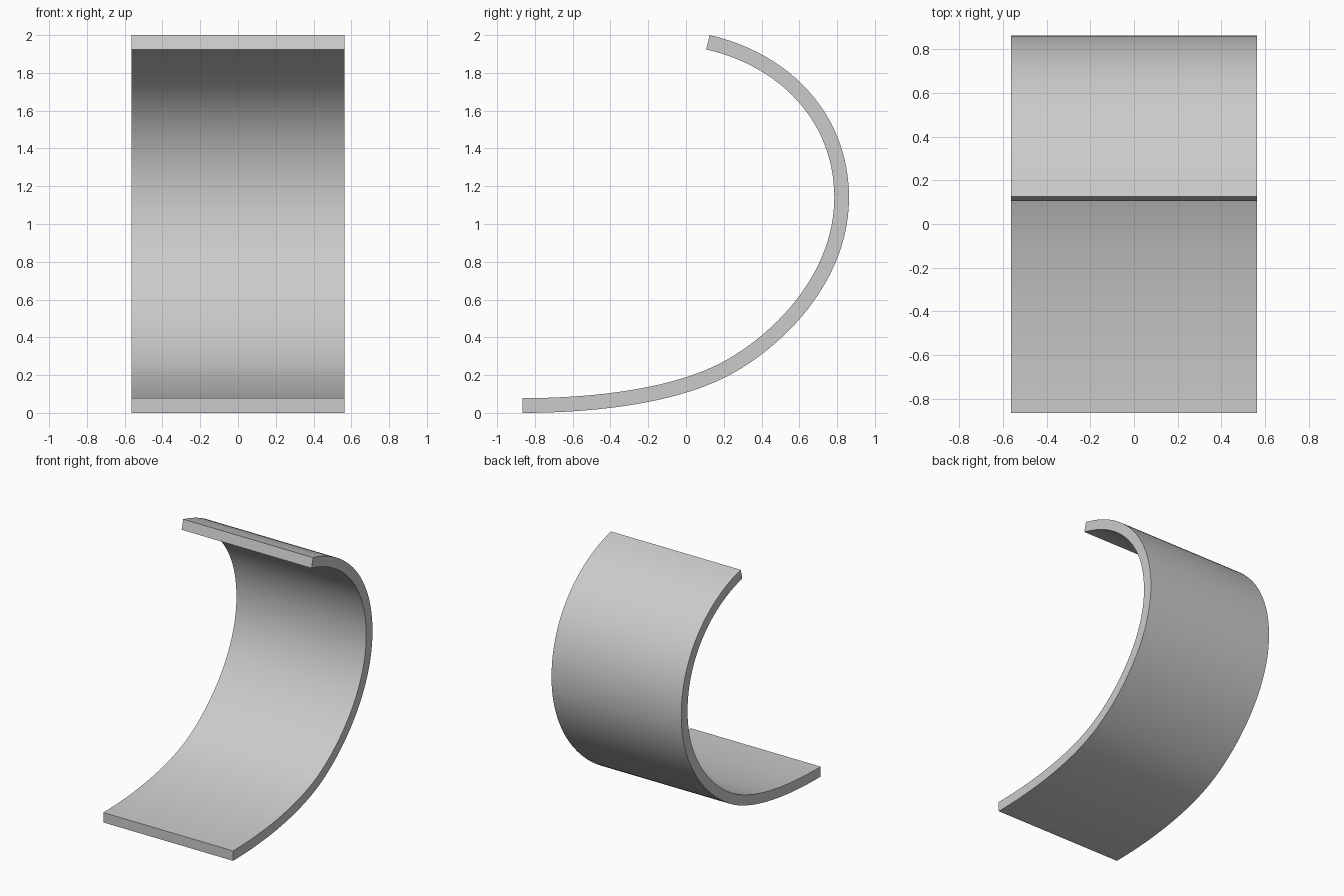
import bpy, bmesh
from mathutils import Vector
from mathutils.geometry import interpolate_bezier

if "Cube" in bpy.data.objects:
    bpy.data.objects.remove(bpy.data.objects["Cube"])

HALF_W, HALF_T, STEPS = 0.563, 0.039, 24

# centre line of the sheet in (y, z): top lip, back bend, foot
segments = [
    ((0.116, 1.962), (0.526, 1.869), (0.824, 1.56), (0.824, 1.14)),
    ((0.824, 1.14), (0.824, 0.74), (0.526, 0.415), (0.24, 0.25)),
    ((0.24, 0.25), (-0.046, 0.085), (-0.5, 0.039), (-0.865, 0.039)),
]
path = []
for seg in segments:
    pts = interpolate_bezier(*[Vector((y, z, 0)) for y, z in seg], STEPS + 1)
    path += pts if not path else pts[1:]

# offset the centre line to both faces
outer, inner = [], []
for i, p in enumerate(path):
    t = path[min(i + 1, len(path) - 1)] - path[max(i - 1, 0)]
    if i == len(path) - 1:
        t = Vector((-1, 0, 0))
    n = Vector((-t.y, t.x, 0)).normalized() * HALF_T
    outer.append(p + n)
    inner.append(p - n)

# cross-section rings joined into a closed solid
bm = bmesh.new()
rings = []
for o, i in zip(outer, inner):
    rings.append([bm.verts.new((x, q.x, q.y)) for x, q in
                  ((-HALF_W, o), (HALF_W, o), (HALF_W, i), (-HALF_W, i))])
for a, b in zip(rings, rings[1:]):
    for k in range(4):
        m = (k + 1) % 4
        bm.faces.new((a[k], a[m], b[m], b[k]))
bm.faces.new(rings[0])
bm.faces.new(rings[-1])
bmesh.ops.recalc_face_normals(bm, faces=bm.faces)

mesh = bpy.data.meshes.new("curved_sheet")
bm.to_mesh(mesh)
bm.free()
sheet = bpy.data.objects.new("curved_sheet", mesh)
bpy.context.collection.objects.link(sheet)
bpy.context.view_layer.objects.active = sheet
sheet.select_set(True)
bpy.ops.object.shade_smooth_by_angle()
